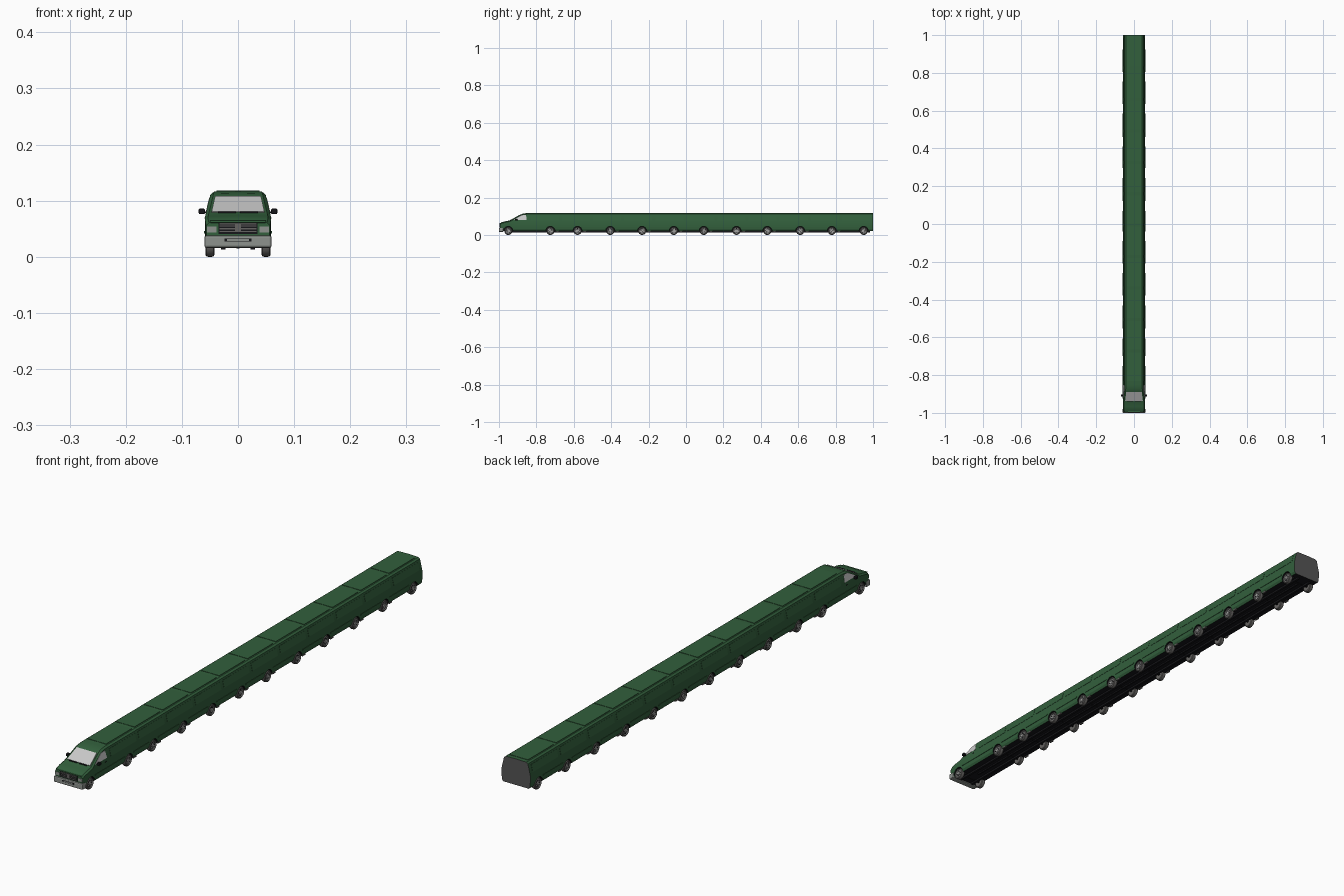
import bpy, bmesh, math
from mathutils import Matrix

if "Cube" in bpy.data.objects:
    bpy.data.objects.remove(bpy.data.objects["Cube"])

def mat(name, r, g, b):
    m = bpy.data.materials.new(name)
    m.diffuse_color = (r, g, b, 1)
    m.use_nodes = True
    m.node_tree.nodes["Principled BSDF"].inputs["Base Color"].default_value = m.diffuse_color
    return m

GREEN = mat("body green", 0.032, 0.115, 0.045)
BLACK = mat("underbody black", 0.008, 0.008, 0.01)
CAP = mat("rear grey", 0.09, 0.09, 0.09)
GLASS = mat("window pale grey", 0.58, 0.58, 0.58)
BUMPER = mat("bumper grey", 0.27, 0.29, 0.27)
TYRE = mat("tyre grey", 0.13, 0.125, 0.12)
RIM = mat("rim grey", 0.36, 0.36, 0.35)

def add(name, bm, *mats):
    bmesh.ops.recalc_face_normals(bm, faces=bm.faces)
    me = bpy.data.meshes.new(name)
    bm.to_mesh(me)
    bm.free()
    for m in mats:
        me.materials.append(m)
    ob = bpy.data.objects.new(name, me)
    bpy.context.collection.objects.link(ob)
    return ob

def smooth(ob, deg=30):
    bpy.ops.object.select_all(action='DESELECT')
    ob.select_set(True)
    bpy.context.view_layer.objects.active = ob
    bpy.ops.object.shade_smooth_by_angle(angle=math.radians(deg))

def bm_box(bm, x0, x1, y0, y1, z0, z1, mi=0):
    m = Matrix.Translation(((x0+x1)/2, (y0+y1)/2, (z0+z1)/2)) @ Matrix.Diagonal((x1-x0, y1-y0, z1-z0, 1))
    r = bmesh.ops.create_cube(bm, size=1, matrix=m)
    for f in {f for v in r['verts'] for f in v.link_faces}:
        f.material_index = mi

def boxes(name, m, items, bevel=0):
    bm = bmesh.new()
    for b in items:
        bm_box(bm, *b)
    ob = add(name, bm, m)
    if bevel:
        md = ob.modifiers.new("bevel", 'BEVEL')
        md.width, md.segments = bevel, 2
    return ob

def plates(name, m, polys, offset):
    # thin plates: each polygon is pushed out along offset(side) to give thickness
    bm = bmesh.new()
    for pts, d in polys:
        a = [bm.verts.new(p) for p in pts]
        b = [bm.verts.new([p[i] + d[i]*offset for i in range(3)]) for p in pts]
        n = len(a)
        bm.faces.new(a)
        bm.faces.new(b)
        for i in range(n):
            bm.faces.new((a[i], a[(i+1) % n], b[(i+1) % n], b[i]))
    return add(name, bm, m)

WHEELS = [-0.95, -0.725, -0.58, -0.405, -0.235, -0.065, 0.095, 0.27, 0.435, 0.61, 0.78, 0.95]
SIDES = (-1, 1)

def side_x(z):
    # half width of the body wall at height z
    return 0.059 if z < 0.07 else 0.059 - (z - 0.07)*0.24

# body shell, lofted from nose to tail
def section(zt, w):
    zm = min(0.07, zt - 0.012)
    h = [(0.053, 0.02), (0.058, 0.028), (0.059, 0.045), (side_x(zm), zm),
         (side_x(zt-0.006), zt-0.006), (side_x(zt)-0.005, zt-0.001)]
    return [(x*w, z) for x, z in h] + [(0, zt)] + [(-x*w, z) for x, z in reversed(h)]

STATIONS = [(-0.994, 0.062, 0.96), (-0.986, 0.068, 0.985), (-0.965, 0.0735, 1), (-0.94, 0.078, 1),
            (-0.885, 0.109, 1), (-0.872, 0.114, 1), (-0.85, 0.117, 1), (1.0, 0.117, 1)]
bm = bmesh.new()
rings = [[bm.verts.new((x, y, z)) for x, z in section(zt, w)] for y, zt, w in STATIONS]
for a, b in zip(rings, rings[1:]):
    n = len(a)
    for i in range(n):
        bm.faces.new((a[i], a[(i+1) % n], b[(i+1) % n], b[i]))
bm.faces.new(rings[0])
bm.faces.new(rings[-1])
bmesh.ops.recalc_face_normals(bm, faces=bm.faces)
for f in bm.faces:
    f.material_index = 1 if f.normal.z < -0.8 else 2 if f.normal.y > 0.9 else 0
body = add("van_body", bm, GREEN, BLACK, CAP)

# wheel arch cutter
bm = bmesh.new()
for y in WHEELS:
    for s in SIDES:
        bmesh.ops.create_cone(bm, cap_ends=True, segments=24, radius1=0.0245, radius2=0.0245, depth=0.04,
                              matrix=Matrix.Translation((s*0.057, y, 0.0215)) @ Matrix.Rotation(math.pi/2, 4, 'Y'))
for f in bm.faces:
    f.material_index = 1
cutter = add("wheel_arch_cutter", bm, GREEN, BLACK)
cutter.hide_render = True
md = body.modifiers.new("arches", 'BOOLEAN')
md.object, md.operation, md.solver = cutter, 'DIFFERENCE', 'EXACT'
bpy.context.view_layer.objects.active = body
bpy.ops.object.modifier_apply(modifier="arches")
bpy.data.objects.remove(cutter)
smooth(body, 25)

# wheels: lathed tyre and rim with dark slots, shared mesh
PROFILE = [(0.006, -0.007), (0.018, -0.008), (0.0208, -0.006), (0.0215, -0.003), (0.0215, 0.003), (0.0208, 0.006),
           (0.018, 0.008), (0.0145, 0.008), (0.0135, 0.0055), (0.006, 0.005), (0.0055, 0.0075), (0.001, 0.008)]
SEG = 24
bm = bmesh.new()
rings = [[bm.verts.new((x, r*math.cos(2*math.pi*k/SEG), r*math.sin(2*math.pi*k/SEG))) for k in range(SEG)]
         for r, x in PROFILE]
for j, (a, b) in enumerate(zip(rings, rings[1:])):
    for k in range(SEG):
        bm.faces.new((a[k], a[(k+1) % SEG], b[(k+1) % SEG], b[k])).material_index = 0 if j < 7 else 1
bm.faces.new(rings[0])
bm.faces.new(rings[-1]).material_index = 1
for k in range(8):
    before = set(bm.verts)
    bm_box(bm, 0.004, 0.006, 0.008, 0.012, -0.0016, 0.0016, 2)
    bmesh.ops.rotate(bm, verts=[v for v in bm.verts if v not in before],
                     matrix=Matrix.Rotation(k*math.pi/4, 3, 'X'))
wheel = add("wheel", bm, TYRE, RIM, BLACK)
smooth(wheel, 35)
for i, y in enumerate(WHEELS):
    for s in SIDES:
        ob = wheel if (i, s) == (0, 1) else bpy.data.objects.new("wheel", wheel.data)
        if ob is not wheel:
            bpy.context.collection.objects.link(ob)
        ob.location = (s*0.05, y, 0.0215)
        ob.rotation_euler.z = 0 if s > 0 else math.pi

# windscreen and side windows
def slope(z):
    return -0.94 + (z - 0.078)*0.055/0.031
N = (0, -0.49, 0.87)
plates("windscreen", GLASS, [([(-0.047, slope(0.08), 0.0788), (0.047, slope(0.08), 0.0788),
                               (0.041, slope(0.107), 0.1058), (-0.041, slope(0.107), 0.1058)], N)], 0.0025)
SIDE_WIN = [(-0.922, 0.08), (-0.879, 0.106), (-0.855, 0.106), (-0.852, 0.08)]
plates("side_window", GLASS, [([(s*(side_x(z)-0.0005), y, z) for y, z in SIDE_WIN], (s, 0, 0.2))
                              for s in SIDES], 0.0012)
boxes("wipers", BLACK, [(-0.036, -0.004, -0.942, -0.939, 0.078, 0.081), (0.004, 0.036, -0.942, -0.939, 0.078, 0.081)])

# raised wall panels and roof panels, one per bay
bays = [(-0.83 + i*0.1664, -0.83 + i*0.1664 + 0.15) for i in range(11)]
polys = []
for a, b in bays:
    for s in SIDES:
        polys.append(([(s*(side_x(z)-0.0005), y, z) for y, z in
                       [(a, 0.077), (a, 0.104), (b, 0.104), (b, 0.077)]], (s, 0, 0.24)))
plates("wall_panels", GREEN, polys, 0.0013)
boxes("roof_panels", GREEN, [(-0.038, 0.038, a, b, 0.115, 0.118) for a, b in bays])
boxes("side_mouldings", GREEN, [(s*0.0595-0.001, s*0.0595+0.001, a+0.0255, b-0.0255, 0.042, 0.046)
                                for a, b in zip(WHEELS, WHEELS[1:]) for s in SIDES])
boxes("door_handles", BLACK, [(s*0.0588-0.001, s*0.0588+0.001, -0.866, -0.856, 0.068, 0.0705) for s in SIDES])

# front end: bumper, grille, lamps
boxes("front_bumper", BUMPER, [(-0.06, 0.06, -1.0, -0.976, 0.016, 0.038)], 0.004)
boxes("bumper_intake", BLACK, [(-0.024, 0.024, -1.0005, -0.998, 0.027, 0.033)])
boxes("number_plate_blank", BUMPER, [(-0.02, 0.02, -1.001, -0.998, 0.0285, 0.0315)])
boxes("grille", BLACK, [(-0.035, 0.035, -0.996, -0.99, 0.041, 0.0605)])
boxes("grille_bars", TYRE, [(-0.033, 0.033, -0.998, -0.994, z, z+0.002) for z in (0.044, 0.049, 0.054, 0.058)]
      + [(-0.005, 0.005, -0.998, -0.994, 0.045, 0.06)])
boxes("headlights", BUMPER, [(min(s*0.038, s*0.0555), max(s*0.038, s*0.0555), -0.9955, -0.988, 0.043, 0.054)
                             for s in SIDES])
boxes("hood_lip", GREEN, [(-0.05, 0.05, -0.9965, -0.985, 0.0605, 0.065)], 0.0015)

# mirrors on short arms
boxes("mirrors", BLACK, [(min(s*0.059, s*0.07), max(s*0.059, s*0.07), -0.914, -0.902, 0.076, 0.086) for s in SIDES], 0.002)
boxes("mirror_arms", BLACK, [(min(s*0.054, s*0.061), max(s*0.054, s*0.061), -0.91, -0.905, 0.078, 0.081) for s in SIDES])

# underbody: frame rails, shaft, axles, side tanks
boxes("chassis_rails", BLACK, [(s*0.026-0.004, s*0.026+0.004, -0.97, 0.985, 0.013, 0.021) for s in SIDES]
      + [(-0.003, 0.003, -0.9, 0.95, 0.015, 0.021)])
boxes("axles", BLACK, [(-0.044, 0.044, y-0.003, y+0.003, 0.0185, 0.0245) for y in WHEELS])
boxes("exhaust_tips", TYRE, [(s*0.053-0.003, s*0.053+0.003, y+0.03, y+0.047, 0.017, 0.022)
                             for y in WHEELS[1:-1] for s in SIDES])
